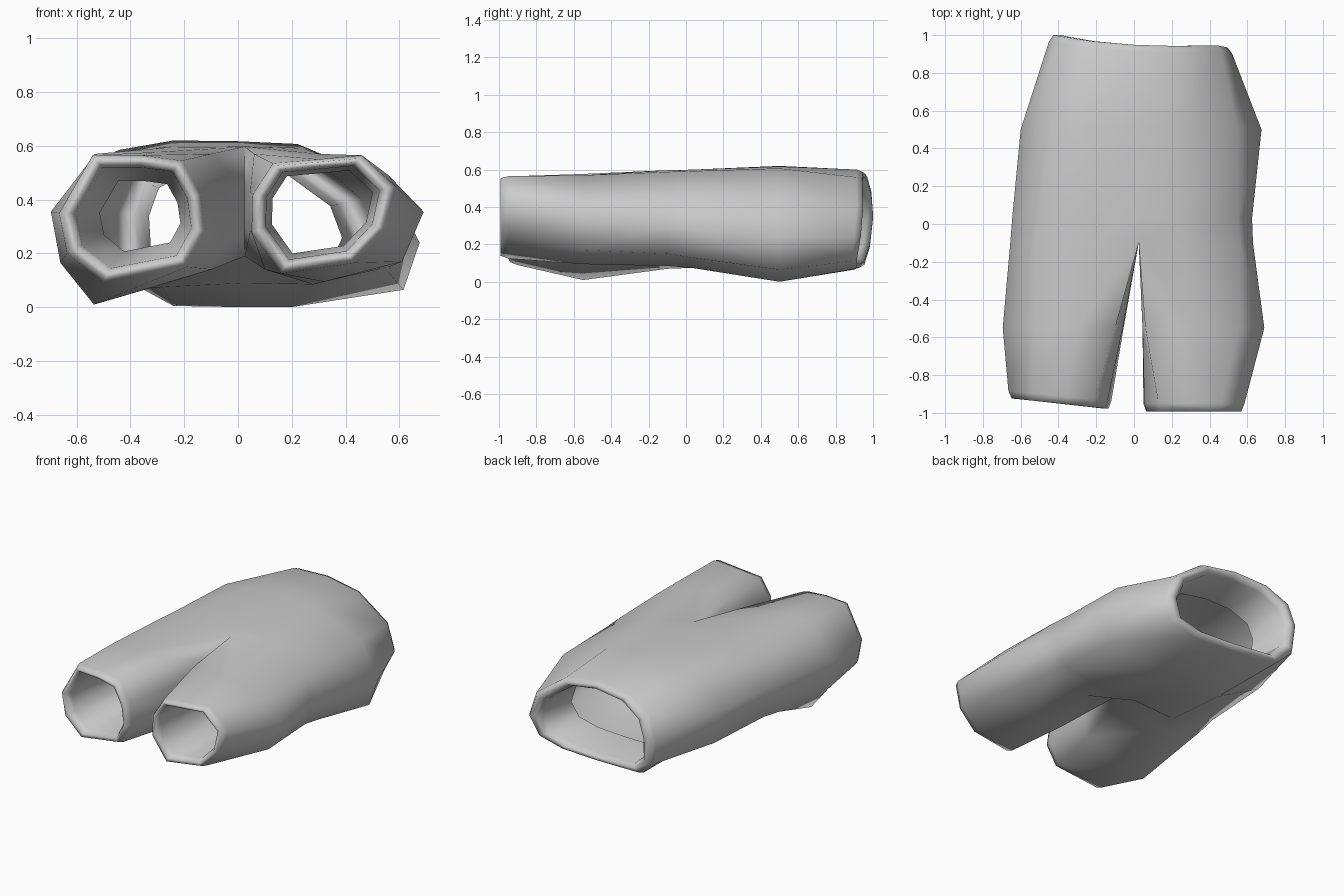
import bpy, bmesh, math
from mathutils import Vector

if "Cube" in bpy.data.objects:
    bpy.data.objects.remove(bpy.data.objects["Cube"])

bm = bmesh.new()

def ring(pts, y, kx=0.0, bow=0.0):
    """Closed loop of verts from an (x, z) section; y may tilt with x and bow with z."""
    return [bm.verts.new((x, y + kx * x - bow * ((z - .37) / .25) ** 2, z)) for x, z in pts]

def bridge(a, b):
    n = len(a)
    for i in range(n):
        j = (i + 1) % n
        bm.faces.new((a[i], a[j], b[j], b[i]))

def rolled_hem(edge, out, steps, shift=0.0):
    """Rounded rim and inward fold: steps are (scale, offset along y)."""
    c = sum((v.co for v in edge), Vector()) / len(edge)
    prev = edge
    for i, (s, dy) in enumerate(steps):
        dx = shift if i == len(steps) - 1 else 0
        new = [bm.verts.new((c.x + dx + (v.co.x - c.x) * s, v.co.y + dy * out,
                             c.z + (v.co.z - c.z) * s)) for v in edge]
        bridge(prev, new)
        prev = new

# Body sections: top centre, five down the left, bottom centre, five up the right
waist = [(0, .6), (-.24, .58), (-.4, .49), (-.45, .35), (-.44, .18), (-.33, .08),
         (0, .065), (.28, .065), (.46, .11), (.52, .24), (.46, .4), (.24, .56)]
hips = [(0, .617), (-.24, .62), (-.44, .585), (-.6, .4), (-.56, .18), (-.24, .005),
        (0, .001), (.2, .001), (.615, .065), (.675, .24), (.55, .47), (.22, .607)]
seat = [(.02, .6), (-.25, .6), (-.5, .56), (-.645, .4), (-.59, .18), (-.28, .075),
        (.02, .09), (.28, .075), (.56, .13), (.625, .28), (.55, .48), (.25, .592)]
thigh = [(.025, .597), (-.25, .595), (-.52, .555), (-.655, .385), (-.61, .17), (-.33, .07),
         (.025, .19), (.28, .085), (.56, .15), (.63, .3), (.56, .48), (.25, .588)]

w = ring(waist, .94, -.06, .03)
h = ring(hips, .5)
s = ring(seat, .03)
t = ring(thigh, -.1)
for a, b in ((w, h), (h, s), (s, t)):
    bridge(a, b)

# Crotch bridge shared by both legs
mid = ring([(.025, .3), (.025, .45)], -.1)
left_top = t[:7] + mid
right_top = [t[0]] + t[:6:-1] + [t[6]] + mid

# Leg sections: inner top, five around the outside, inner bottom, two inner
left_knee = [(-.1, .57), (-.3, .577), (-.53, .57), (-.695, .355), (-.66, .165),
             (-.535, .01), (-.1, .14), (-.055, .28), (-.06, .43)]
left_hem = [(-.21, .545), (-.36, .565), (-.54, .565), (-.665, .35), (-.635, .2),
            (-.5, .09), (-.19, .15), (-.12, .28), (-.14, .42)]
right_knee = [(.06, .57), (.3, .57), (.56, .49), (.69, .355), (.61, .17),
              (.32, .095), (.1, .14), (.045, .28), (.045, .43)]
right_hem = [(.13, .535), (.3, .55), (.46, .565), (.585, .45), (.55, .29),
             (.43, .165), (.16, .125), (.05, .28), (.055, .42)]

lk, lh = ring(left_knee, -.55), ring(left_hem, -.95, -.1)
rk, rh = ring(right_knee, -.55), ring(right_hem, -.95)
for a, b in ((left_top, lk), (lk, lh), (right_top, rk), (rk, rh)):
    bridge(a, b)

# Hems folded inward at the waist and both cuffs
rolled_hem(w, 1, [(.95, .034), (.87, .034), (.81, 0), (.74, -.25)])
rolled_hem(lh, -1, [(.94, .04), (.86, .04), (.79, 0), (.55, -.5)], .02)
rolled_hem(rh, -1, [(.94, .042), (.86, .042), (.79, 0), (.7, -.5)])

bmesh.ops.recalc_face_normals(bm, faces=bm.faces[:])
mesh = bpy.data.meshes.new("shorts")
bm.to_mesh(mesh)
bm.free()
obj = bpy.data.objects.new("shorts", mesh)
bpy.context.collection.objects.link(obj)
bpy.context.view_layer.objects.active = obj
obj.select_set(True)
bpy.ops.object.shade_smooth_by_angle(angle=math.radians(120))
